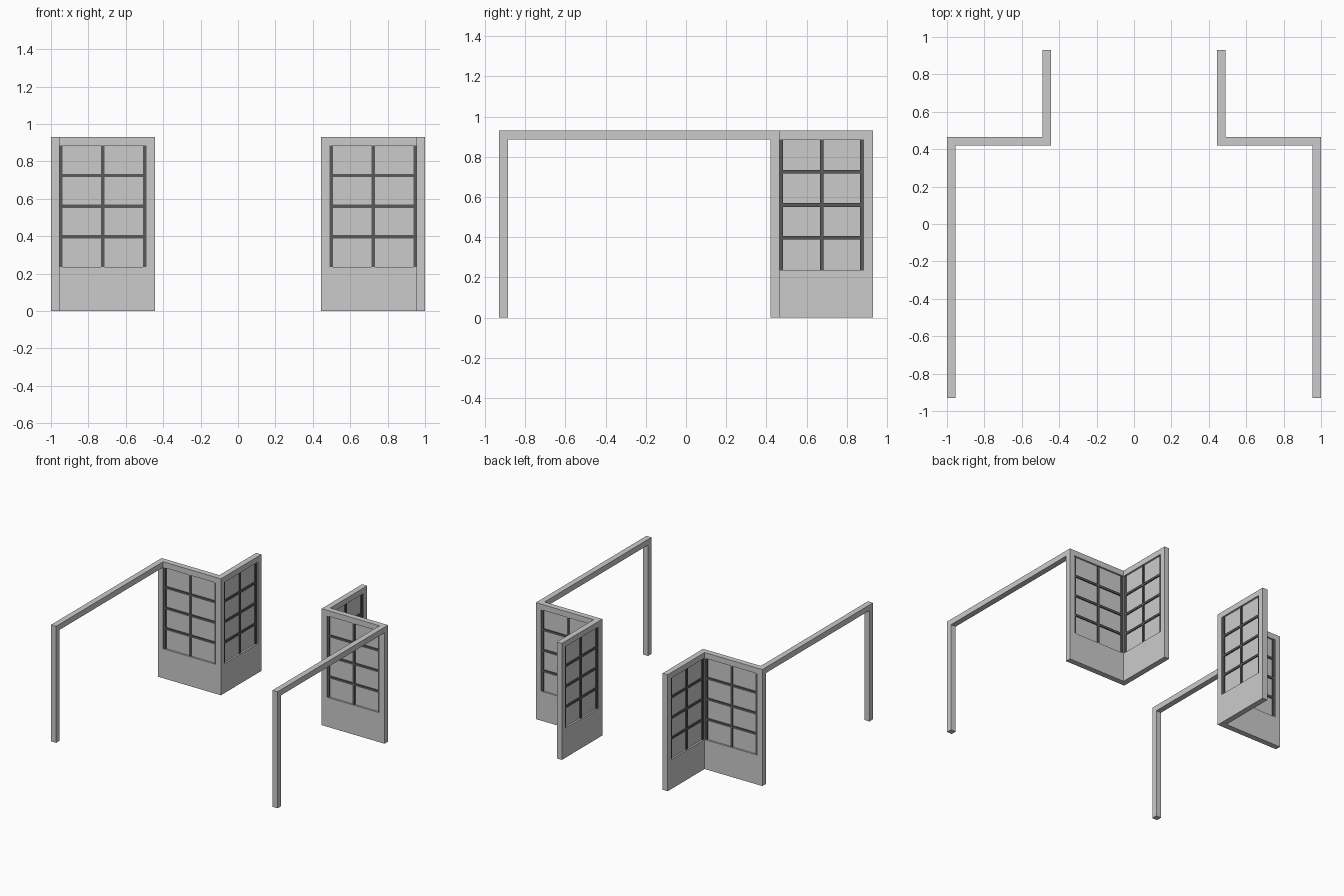
import bpy, bmesh

if "Cube" in bpy.data.objects:
    bpy.data.objects.remove(bpy.data.objects["Cube"])

H, T = 0.93, 0.045          # wall height, wall / frame thickness
TOP, SILL = H - T, 0.235    # glazed opening limits in z

bar_mat = bpy.data.materials.new("dark_bar")
bar_mat.diffuse_color = (0.1, 0.1, 0.1, 1)
bar_mat.use_nodes = True
bar_mat.node_tree.nodes["Principled BSDF"].inputs["Base Color"].default_value = bar_mat.diffuse_color


def prism(name, polys, axis, lo, hi, mat=None):
    """Extrude (u, z) outlines from lo to hi along x or y, mirrored to both sides."""
    bm = bmesh.new()
    for poly in polys:
        bm.faces.new([bm.verts.new((lo, u, z) if axis == 'x' else (u, lo, z)) for u, z in poly])
    bmesh.ops.remove_doubles(bm, verts=bm.verts, dist=1e-5)
    ext = bmesh.ops.extrude_face_region(bm, geom=bm.faces[:])
    moved = [g for g in ext['geom'] if isinstance(g, bmesh.types.BMVert)]
    d = hi - lo
    bmesh.ops.translate(bm, verts=moved, vec=(d, 0, 0) if axis == 'x' else (0, d, 0))
    # an extruded region keeps its base only when needed: close it if it is open
    if any(e.is_boundary for e in bm.edges):
        bmesh.ops.holes_fill(bm, edges=[e for e in bm.edges if e.is_boundary])
    bmesh.ops.recalc_face_normals(bm, faces=bm.faces)
    me = bpy.data.meshes.new(name)
    bm.to_mesh(me)
    bm.free()
    ob = bpy.data.objects.new(name, me)
    bpy.context.collection.objects.link(ob)
    if mat:
        me.materials.append(mat)
    ob.modifiers.new("both_sides", 'MIRROR').use_axis[0] = True
    return ob


def rect(u0, u1, z0, z1):
    return [(u0, z0), (u1, z0), (u1, z1), (u0, z1)]


def c_frame(u0, u1):
    """Bottom panel, far stile and head rail; open towards u0."""
    return [(u0, 0), (u1, 0), (u1, H), (u0, H), (u0, TOP),
            (u1 - T, TOP), (u1 - T, SILL), (u0, SILL)]


def glazing(name, axis, u0, u1, mid):
    """Pane with side bars, a centre bar and three cross bars."""
    prism(name + "_pane", [rect(u0, u1, SILL, TOP)], axis, mid - 0.008, mid + 0.008)
    w, b, d = 0.018, 0.009, 0.016
    c = (u0 + u1) / 2
    for i, u in enumerate((u0, c - b, u1 - w)):
        prism(f"{name}_upright_bar_{i}", [rect(u, u + w, SILL, TOP)], axis, mid - d, mid + d, bar_mat)
    for i, z in enumerate((0.397, 0.56, 0.725)):
        for j, (a, e) in enumerate(((u0 + w, c - b), (c + b, u1 - w))):
            prism(f"{name}_cross_bar_{i}_{j}", [rect(a, e, z - b, z + b)],
                  axis, mid - d, mid + d, bar_mat)


# front wall: closed frame made of corner stile plus C-shaped remainder
corner = [(0.445, 0), (0.49, 0), (0.49, SILL), (0.49, TOP), (0.49, H), (0.445, H)]
prism("front_wall_frame", [corner, c_frame(0.49, 1.0)], 'y', 0.42, 0.465)
glazing("front_window", 'y', 0.49, 0.955, 0.4425)

# return wall running backwards from the inner corner
prism("return_wall_frame", [c_frame(0.465, H)], 'x', 0.445, 0.49)
glazing("return_window", 'x', 0.465, 0.885, 0.4675)

# beam and post reaching forward
prism("beam_and_post", [[(-H, 0), (-TOP, 0), (-TOP, TOP), (0.42, TOP), (0.42, H), (-H, H)]],
      'x', 0.955, 1.0)
